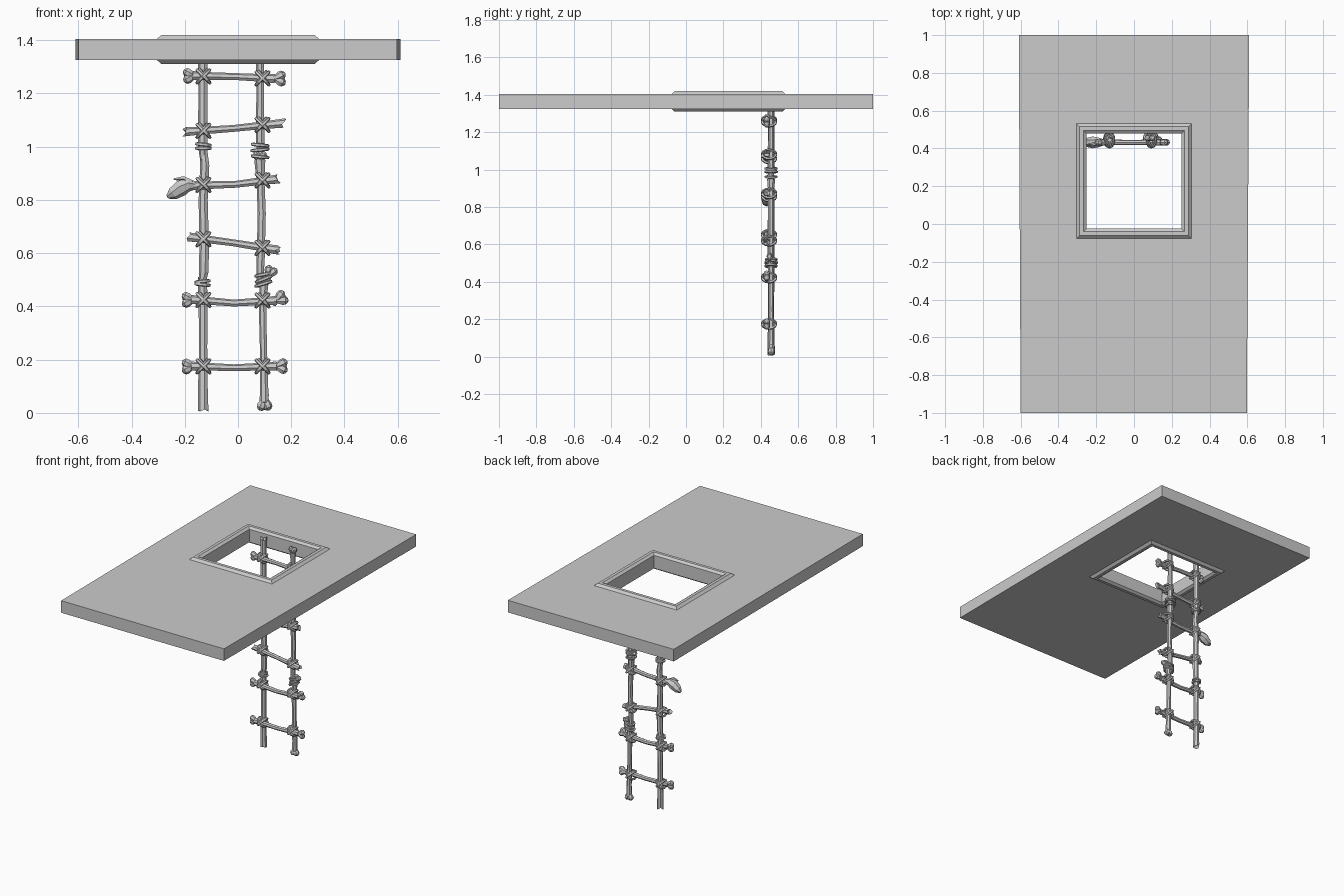
import bpy, bmesh, math, random
from mathutils import Vector

if "Cube" in bpy.data.objects:
    bpy.data.objects.remove(bpy.data.objects["Cube"])

random.seed(4)
grey = bpy.data.materials.new("plain_grey")
grey.diffuse_color = (0.6, 0.6, 0.6, 1)
grey.use_nodes = True
grey.node_tree.nodes["Principled BSDF"].inputs["Base Color"].default_value = grey.diffuse_color
RAIL_Y, RUNG_Y = 0.455, 0.432


def finish(bm, name):
    bmesh.ops.recalc_face_normals(bm, faces=bm.faces)
    me = bpy.data.meshes.new(name)
    bm.to_mesh(me)
    bm.free()
    me.materials.append(grey)
    ob = bpy.data.objects.new(name, me)
    bpy.context.collection.objects.link(ob)
    return ob


def skin(bm, rings, closed):
    """Join equal vertex rings with quads."""
    n = len(rings[0])
    for k in range(len(rings) if closed else len(rings) - 1):
        a, b = rings[k], rings[(k + 1) % len(rings)]
        for i in range(n):
            j = (i + 1) % n
            bm.faces.new((a[i], a[j], b[j], b[i]))


def tube(bm, pts, radii, sides=7, closed=False, ref=(0, 1, 0), jag=(0, 0)):
    """Tapered tube along a path; jag roughens the start and end rims."""
    pts = [Vector(p) for p in pts]
    n, ref, rings = len(pts), Vector(ref), []
    for k, p in enumerate(pts):
        a = pts[k - 1] if closed or k else p
        b = pts[(k + 1) % n] if closed or k < n - 1 else p
        t = (b - a).normalized()
        u = t.cross(ref).normalized()
        v = t.cross(u)
        rough = jag[0] if k == 0 else jag[1] if k == n - 1 else 0
        ring = []
        for i in range(sides):
            w = 2 * math.pi * i / sides
            shift = t * rough * random.uniform(-1, 1)
            ring.append(bm.verts.new(p + (u * math.cos(w) + v * math.sin(w)) * radii[k] + shift))
        rings.append(ring)
    skin(bm, rings, closed)
    if not closed:
        for ring, p, s in ((rings[0], pts[0], pts[1]), (rings[-1], pts[-1], pts[-2])):
            c = bm.verts.new(p + (s - p).normalized() * (0.012 if max(jag) else -0.003))
            for i in range(sides):
                bm.faces.new((ring[i], ring[(i + 1) % sides], c))


def knuckles(bm, end, direction, spread=0.5, size=1.0):
    """Two splayed knobs at the end of a bone."""
    end, d = Vector(end), Vector(direction).normalized()
    side = d.cross(Vector((0, 1, 0)))
    for s in (-1, 1):
        f = (d + side * s * spread).normalized()
        prof = ((-0.02, 0.010), (0.006, 0.013), (0.022, 0.018), (0.034, 0.017), (0.042, 0.009))
        tube(bm, [end + f * a * size for a, r in prof], [r * size for a, r in prof])


def lash(bm, centre, normal, rx, ry, thick=0.007):
    """Oval cord loop around the y axis and the direction square to normal."""
    c, n = Vector(centre), Vector(normal).normalized()
    d = n.cross(Vector((0, 1, 0))).normalized()
    y = d.cross(n)
    pts = [c + d * rx * math.cos(w) + y * ry * math.sin(w)
           for w in (2 * math.pi * i / 12 for i in range(12))]
    tube(bm, pts, [thick] * 12, sides=5, closed=True, ref=n)


# ceiling slab with a square opening
bm = bmesh.new()
outer = [(-0.6, -1), (0.597, -1), (0.61, 1), (-0.61, 1)]
inner = [(-0.285, -0.06), (0.285, -0.06), (0.285, 0.515), (-0.285, 0.515)]
loops = [[bm.verts.new((x, y, z)) for x, y in pl]
         for pl, z in ((outer, 1.325), (outer, 1.405), (inner, 1.405), (inner, 1.325))]
skin(bm, loops, True)
finish(bm, "ceiling_slab")

# bevelled frame lining the opening: (half width, height)
bm = bmesh.new()
prof = [(0.304, 1.325), (0.288, 1.31), (0.268, 1.31), (0.252, 1.322),
        (0.252, 1.408), (0.268, 1.42), (0.288, 1.42), (0.304, 1.405)]
loops = [[bm.verts.new((sx * h, 0.227 + sy * h, z))
          for sx, sy in ((-1, -1), (1, -1), (1, 1), (-1, 1))] for h, z in prof]
skin(bm, loops, True)
finish(bm, "hatch_frame")


def rail(name, path, jag):
    bm = bmesh.new()
    tube(bm, [(x, RAIL_Y, z) for x, z, r in path], [r for x, z, r in path], jag=jag)
    return bm, name


# left rail: three broken shafts lashed end to end
for name, path, jag in (
        ("left_rail_lower", [(-0.13, 0.015, 0.021), (-0.131, 0.1, 0.019), (-0.13, 0.25, 0.016),
                             (-0.13, 0.4, 0.018), (-0.133, 0.51, 0.018)], (0.012, 0.01)),
        ("left_rail_middle", [(-0.138, 0.45, 0.008), (-0.128, 0.53, 0.019), (-0.126, 0.62, 0.019),
                              (-0.13, 0.8, 0.018), (-0.124, 0.93, 0.018), (-0.132, 1.03, 0.012)], (0.006, 0.02)),
        ("left_rail_upper", [(-0.13, 0.93, 0.011), (-0.131, 1.0, 0.019), (-0.131, 1.2, 0.018),
                             (-0.131, 1.39, 0.02)], (0.015, 0.012))):
    finish(*rail(name, path, jag))

# right rail: three bones with knuckled ends
bm, name = rail("right_rail_lower", [(0.099, 0.04, 0.018), (0.099, 0.1, 0.016), (0.096, 0.25, 0.014),
                                     (0.093, 0.4, 0.015), (0.098, 0.48, 0.017), (0.11, 0.52, 0.017)], (0, 0))
knuckles(bm, (0.099, RAIL_Y, 0.052), (0, 0, -1), 0.42, 1.05)
knuckles(bm, (0.115, RAIL_Y - 0.008, 0.515), (0.5, 0, 1), 0.45, 0.9)
finish(bm, name)
bm, name = rail("right_rail_middle", [(0.082, 0.47, 0.013), (0.086, 0.58, 0.016), (0.09, 0.75, 0.016),
                                      (0.085, 0.88, 0.016), (0.083, 0.95, 0.022)], (0.012, 0))
knuckles(bm, (0.083, RAIL_Y - 0.004, 0.945), (0, 0, 1), 0.5, 0.9)
finish(bm, name)
bm, name = rail("right_rail_upper", [(0.085, 0.95, 0.015), (0.084, 1.05, 0.017), (0.084, 1.2, 0.015),
                                     (0.084, 1.35, 0.016)], (0.01, 0))
knuckles(bm, (0.084, RAIL_Y, 1.35), (0, 0, 1), 0.5, 0.95)
finish(bm, name)

# rungs: (left x, left z, mid z, right x, right z, left knuckled, right knuckled)
rungs = [(-0.175, 0.175, 0.169, 0.145, 0.175, True, True),
         (-0.175, 0.425, 0.412, 0.145, 0.422, True, True),
         (-0.183, 0.66, 0.638, 0.15, 0.611, False, False),
         (-0.165, 0.853, 0.858, 0.15, 0.878, False, False),
         (-0.202, 1.055, 1.068, 0.172, 1.088, False, False),
         (-0.17, 1.266, 1.263, 0.138, 1.255, True, True)]
for i, (lx, lz, mz, rx, rz, lk, rk) in enumerate(rungs, 1):
    bm = bmesh.new()
    mx = (lx + rx) / 2
    path = [(lx, lz), (lx * 0.6 + mx * 0.4, lz * 0.6 + mz * 0.4), (mx, mz),
            (rx * 0.6 + mx * 0.4, rz * 0.6 + mz * 0.4), (rx, rz)]
    tube(bm, [(x, RUNG_Y, z) for x, z in path], [0.018, 0.015, 0.0135, 0.015, 0.018],
         jag=(0 if lk else 0.012, 0 if rk else 0.012))
    if lk:
        knuckles(bm, (lx + 0.005, RUNG_Y, lz), (-1, 0, 0), 0.5)
    if rk:
        knuckles(bm, (rx, RUNG_Y, rz), (1, 0, 0.5 if i == 2 else 0), 0.5)
    finish(bm, f"rung_{i}")

    # crossed cords tying the rung to both rails
    bm = bmesh.new()
    for x, rail_t in ((-0.13, 0.15), (0.092, 0.82)):
        z = lz + (rz - lz) * rail_t
        for s in (-1, 1):
            lash(bm, (x, 0.444, z), (s, 0, 1), 0.033, 0.038)
            lash(bm, (x + s * 0.005, 0.444, z), (s * 1.3, 0, 1), 0.031, 0.035)
    finish(bm, f"rung_{i}_cords")

# flat jaw-like tip on the fourth rung
bm = bmesh.new()
tube(bm, [(-0.155, RUNG_Y, 0.855), (-0.185, RUNG_Y, 0.858), (-0.215, RUNG_Y, 0.845),
          (-0.245, RUNG_Y, 0.824), (-0.264, RUNG_Y, 0.812)], [0.014, 0.026, 0.032, 0.025, 0.009])
tube(bm, [(-0.175, RUNG_Y - 0.006, 0.865), (-0.205, RUNG_Y - 0.01, 0.882),
          (-0.24, RUNG_Y - 0.006, 0.878)], [0.012, 0.009, 0.004], sides=5)
finish(bm, "rung_4_jaw_tip")

# cord bindings where the rail pieces overlap
bm = bmesh.new()
for x, z, r, tilt in ((-0.133, 0.482, 0.025, 0.1), (-0.133, 0.494, 0.024, -0.1),
                      (-0.13, 0.994, 0.025, 0.0), (-0.13, 1.008, 0.025, 0.1),
                      (0.095, 0.485, 0.029, -0.3), (0.097, 0.503, 0.03, -0.4), (0.095, 0.52, 0.028, -0.2),
                      (0.083, 0.962, 0.029, 0.1), (0.083, 0.988, 0.03, -0.1), (0.083, 1.006, 0.029, 0.1)):
    lash(bm, (x, RAIL_Y, z), (tilt, 0, 1), r, r)
finish(bm, "rail_bindings")
